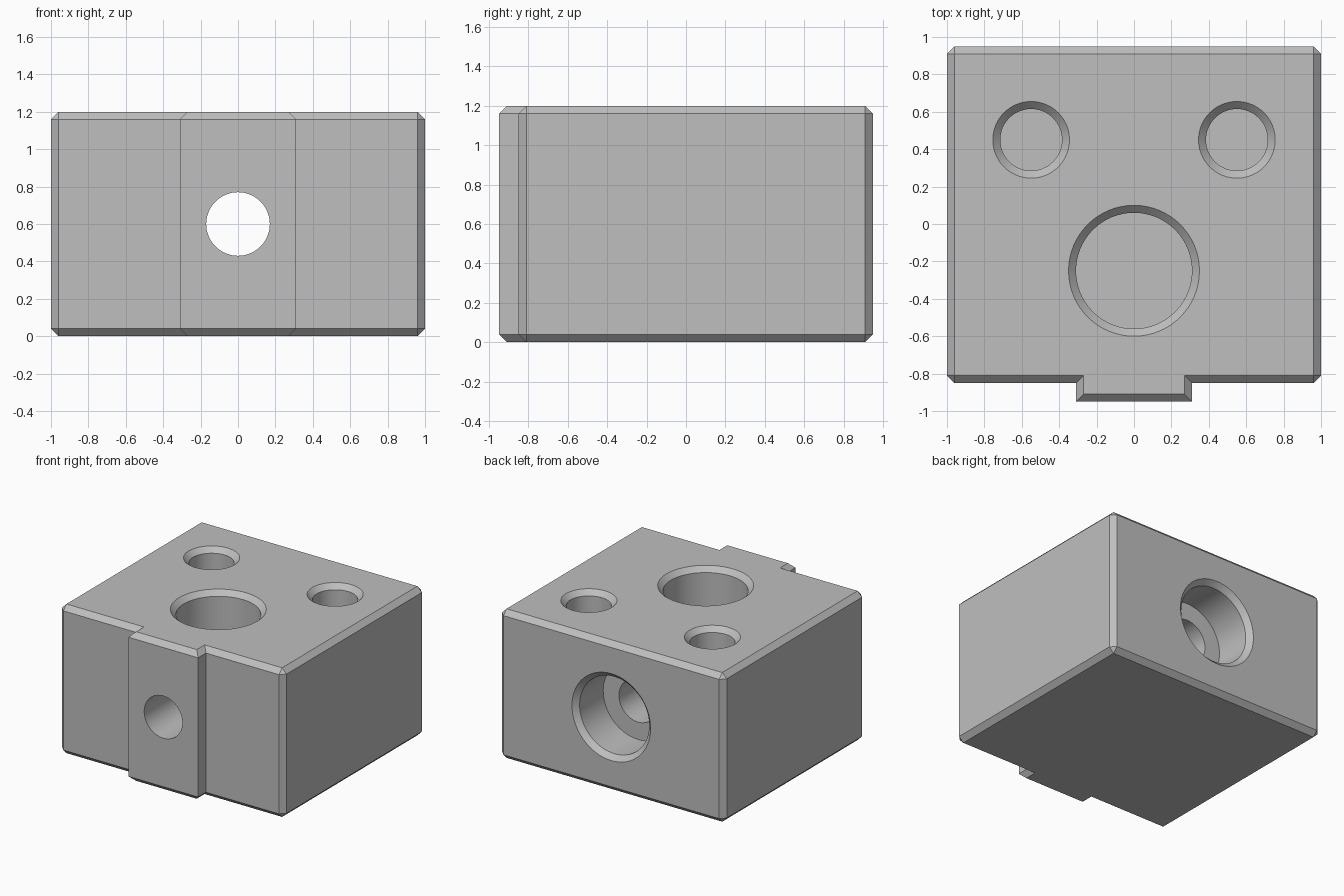
import bpy, bmesh
from math import pi, cos, sin
from mathutils import Matrix, Vector

cube = bpy.data.objects.get("Cube")
if cube:
    bpy.data.objects.remove(cube, do_unlink=True)

HEIGHT = 1.2
CHAMFER = 0.04
SIDES = 64

# Single material
grey = bpy.data.materials.new("machined_grey")
grey.use_nodes = True
colour = (0.52, 0.52, 0.52, 1)
grey.diffuse_color = colour
grey.node_tree.nodes["Principled BSDF"].inputs["Base Color"].default_value = colour


def make_object(name, bm):
    bmesh.ops.recalc_face_normals(bm, faces=bm.faces)
    mesh = bpy.data.meshes.new(name)
    bm.to_mesh(mesh)
    bm.free()
    mesh.materials.append(grey)
    obj = bpy.data.objects.new(name, mesh)
    bpy.context.collection.objects.link(obj)
    return obj


def make_block():
    """Extruded outline with a front rib, chamfered on its outer edges."""
    half = [(0.31, -0.95), (0.31, -0.85), (1, -0.85), (1, 0.95)]
    outline = half + [(-x, y) for x, y in reversed(half)]
    bm = bmesh.new()
    base = bm.faces.new([bm.verts.new((x, y, 0)) for x, y in outline])
    top = bmesh.ops.extrude_face_region(bm, geom=[base])["geom"]
    bmesh.ops.translate(bm, vec=(0, 0, HEIGHT),
                        verts=[g for g in top if isinstance(g, bmesh.types.BMVert)])
    bmesh.ops.recalc_face_normals(bm, faces=bm.faces)

    # Rib uprights stay sharp; rims and outer corners are chamfered
    def chamfered(edge):
        a, b = (v.co for v in edge.verts)
        return abs(a.z - b.z) < 0.01 or abs(a.x) > 0.9

    bmesh.ops.bevel(bm, geom=[e for e in bm.edges if chamfered(e)],
                    offset=CHAMFER, offset_type='OFFSET', segments=1,
                    profile=0.5, affect='EDGES', clamp_overlap=True)
    return make_object("block", bm)


def make_cutter(name, mouth, turn, radius, depth, bore=None):
    """Turned hole cutter running down its local -z, with a chamfered mouth."""
    over = 0.02
    profile = [(radius + CHAMFER + over, over), (radius, -CHAMFER), (radius, -depth)]
    if bore:
        profile += [(bore, -depth), (bore, -2.1)]
    bm = bmesh.new()
    rings = [[bm.verts.new((r * cos(2 * pi * i / SIDES), r * sin(2 * pi * i / SIDES), z))
              for i in range(SIDES)] for r, z in profile]
    for low, high in zip(rings, rings[1:]):
        for i in range(SIDES):
            j = (i + 1) % SIDES
            bm.faces.new((low[i], low[j], high[j], high[i]))
    bm.faces.new(rings[0])
    bm.faces.new(rings[-1])
    bm.transform(Matrix.Translation(Vector(mouth)) @ Matrix.Rotation(turn, 4, 'X'))
    cutter = make_object(name, bm)
    cutter.hide_render = True
    return cutter


block = make_block()

# Blind holes in the top, and a stepped bore from back to front
cutters = [
    make_cutter("large_hole_cutter", (0, -0.25, HEIGHT), 0, 0.31, 0.36),
    make_cutter("left_hole_cutter", (0.55, 0.45, HEIGHT), 0, 0.165, 0.36),
    make_cutter("right_hole_cutter", (-0.55, 0.45, HEIGHT), 0, 0.165, 0.36),
    make_cutter("bore_cutter", (0, 0.95, 0.6), -pi / 2, 0.31, 0.34, bore=0.17),
]

bpy.ops.object.select_all(action='DESELECT')
block.select_set(True)
bpy.context.view_layer.objects.active = block
for cutter in cutters:
    cut = block.modifiers.new(cutter.name, 'BOOLEAN')
    cut.operation = 'DIFFERENCE'
    cut.solver = 'EXACT'
    cut.object = cutter
    bpy.ops.object.modifier_apply(modifier=cut.name)
    bpy.data.objects.remove(cutter, do_unlink=True)

bpy.ops.object.shade_smooth_by_angle(angle=pi / 6)
